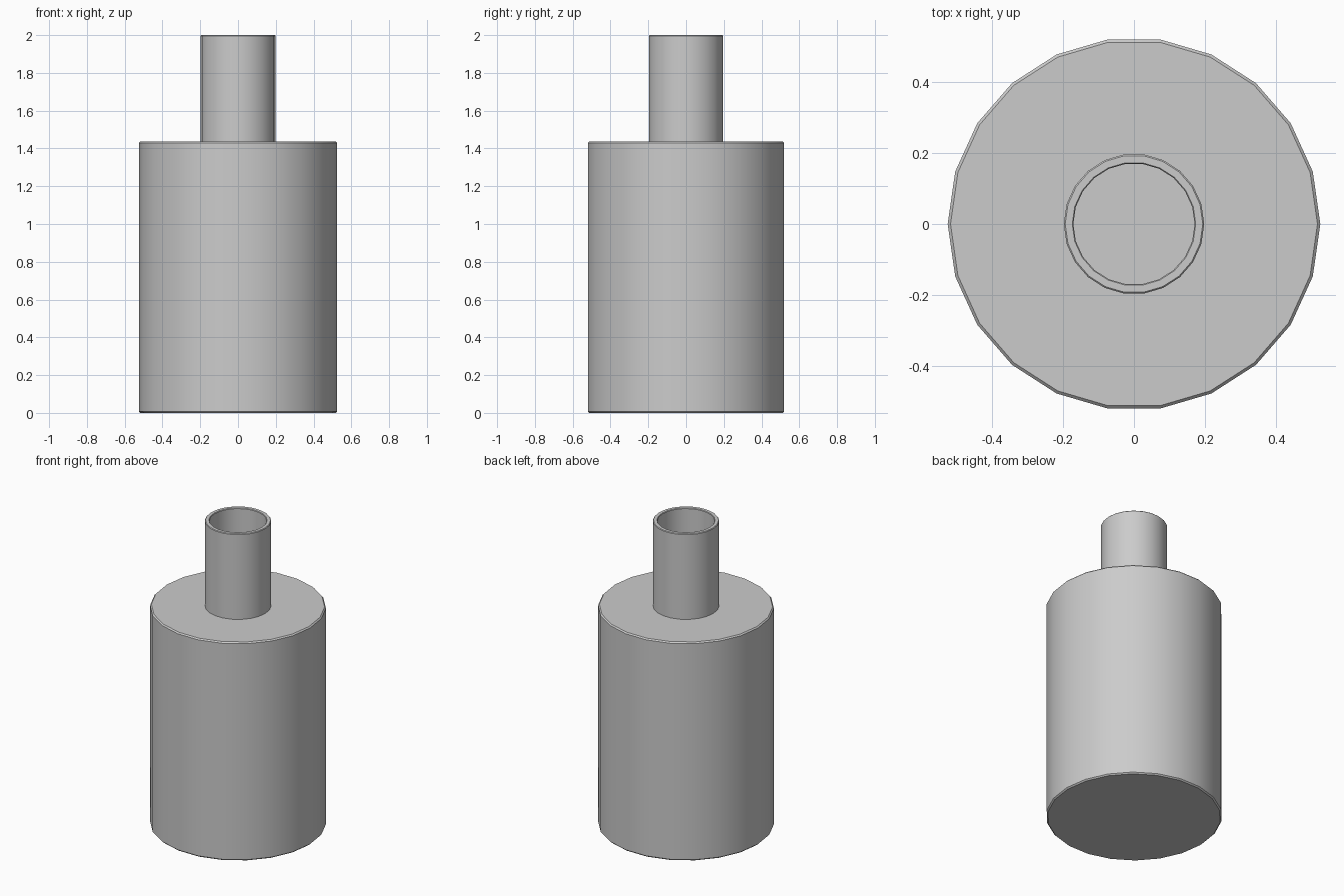
import bpy, bmesh, math

if "Cube" in bpy.data.objects:
    bpy.data.objects.remove(bpy.data.objects["Cube"])

SIDES = 22

# Half section: outside from base centre up to the rim, then the inner wall back down
profile = [
    (0, 0), (0.517, 0), (0.525, 0.008),            # base and bevel
    (0.525, 1.43), (0.517, 1.438),                 # body wall and bevel
    (0.198, 1.438), (0.198, 1.996), (0.194, 2.0),  # shoulder, neck
    (0.174, 2.0), (0.171, 1.996),                  # rim
    (0.171, 1.412), (0.499, 1.412),                # inner neck, inner shoulder
    (0.499, 0.026), (0, 0.026),                    # inner wall and floor
]


def lathe(name, points, sides):
    bm = bmesh.new()
    rings = []
    for r, z in points:
        if r == 0:
            continue
        rings.append([bm.verts.new((r * math.cos(2 * math.pi * i / sides),
                                    r * math.sin(2 * math.pi * i / sides), z))
                      for i in range(sides)])
    for a, b in zip(rings, rings[1:]):
        for i in range(sides):
            j = (i + 1) % sides
            bm.faces.new((a[i], a[j], b[j], b[i]))
    # Base and inner floor
    bm.faces.new(rings[0][::-1])
    bm.faces.new(rings[-1])
    bmesh.ops.recalc_face_normals(bm, faces=bm.faces)
    mesh = bpy.data.meshes.new(name)
    bm.to_mesh(mesh)
    bm.free()
    obj = bpy.data.objects.new(name, mesh)
    bpy.context.collection.objects.link(obj)
    return obj


# Hollow bottle with a straight open neck
bottle = lathe("bottle", profile, SIDES)
bpy.context.view_layer.objects.active = bottle
bottle.select_set(True)
bpy.ops.object.shade_smooth_by_angle(angle=math.radians(30))
